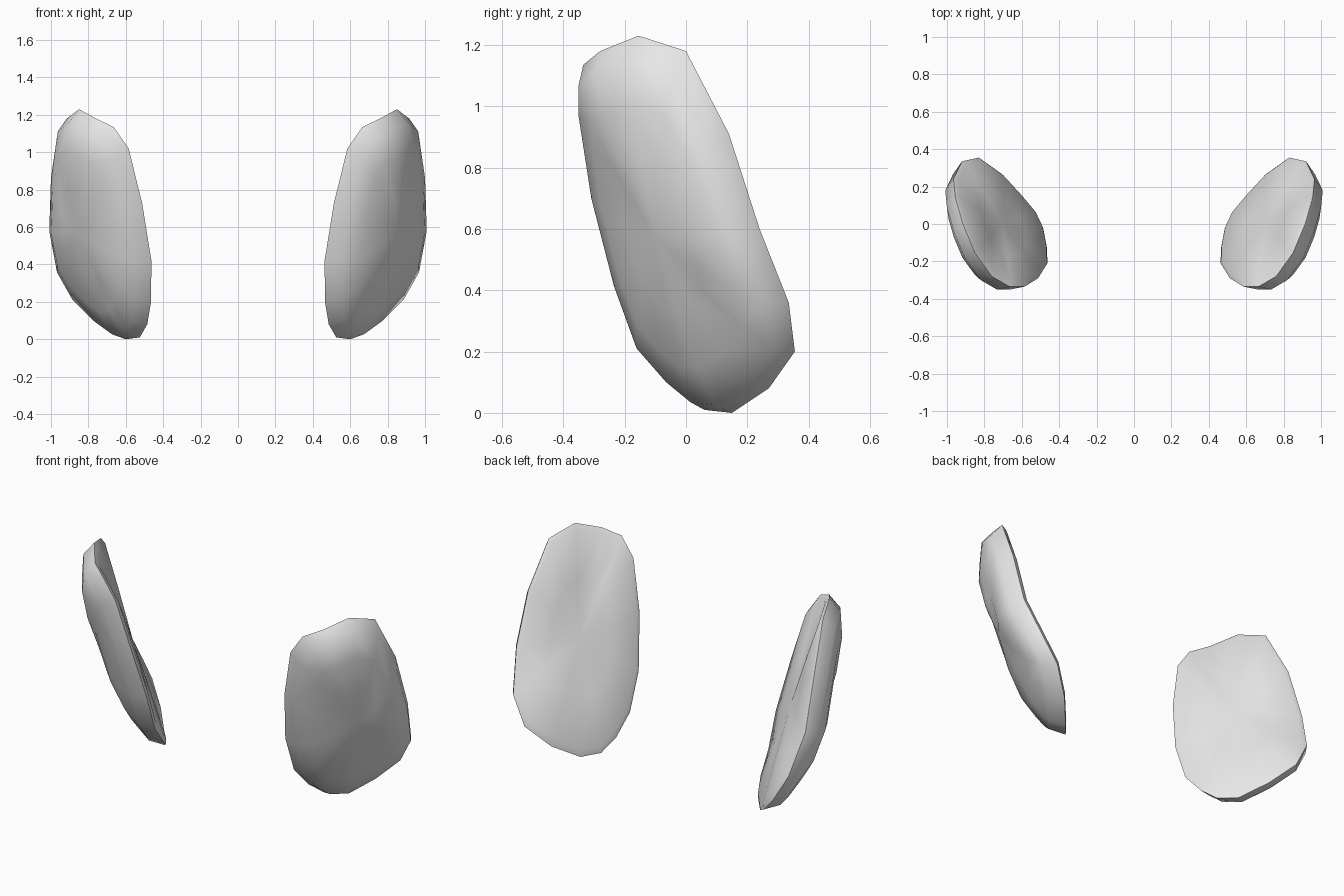
import bpy, bmesh, math
from mathutils import Vector

cube = bpy.data.objects.get("Cube")
if cube:
    bpy.data.objects.remove(cube, do_unlink=True)

# One plain grey material
grey = bpy.data.materials.new("light_grey")
grey.use_nodes = True
colour = (0.8, 0.8, 0.8, 1)
grey.diffuse_color = colour
grey.node_tree.nodes["Principled BSDF"].inputs["Base Color"].default_value = colour

# Rim outline of the left pad, running round from the top
RIM = [Vector(p) for p in (
    (.85, -.155, 1.23), (.915, 0, 1.18), (.955, .14, .91), (.965, .24, .6),
    (.92, .335, .36), (.83, .355, .2), (.71, .27, .08), (.6, .15, 0),
    (.525, .06, .01), (.485, -.025, .08), (.465, -.13, .2), (.463, -.21, .42),
    (.513, -.29, .73), (.585, -.335, 1.02), (.665, -.335, 1.135), (.76, -.28, 1.18))]
CENTRE = Vector((.715, 0, .62))
OUT = Vector((.80, -.52, -.29)).normalized()

# (scale towards the centre, height along the outward direction)
OUTER = [(.92, .08), (.7, .135), (.38, .17)]
INNER = [(.94, -.014), (.5, -.014)]


def build_pad(name, side):
    bm = bmesh.new()

    def vert(p):
        return bm.verts.new((p.x * side, p.y, p.z))

    def skin(first, layers, cap_height):
        last = first
        count = len(first)
        for scale, height in layers:
            ring = [vert(CENTRE.lerp(p, scale) + OUT * height) for p in RIM]
            for i in range(count):
                j = (i + 1) % count
                bm.faces.new((last[i], last[j], ring[j], ring[i]))
            last = ring
        tip = vert(CENTRE + OUT * cap_height)
        for i in range(count):
            bm.faces.new((last[i], last[(i + 1) % count], tip))

    rim = [vert(p) for p in RIM]
    skin(rim, OUTER, .183)   # domed outside
    skin(rim, INNER, -.01)   # nearly flat inside
    bmesh.ops.recalc_face_normals(bm, faces=bm.faces)

    mesh = bpy.data.meshes.new(name)
    bm.to_mesh(mesh)
    bm.free()
    mesh.materials.append(grey)
    pad = bpy.data.objects.new(name, mesh)
    bpy.context.collection.objects.link(pad)
    bpy.ops.object.select_all(action='DESELECT')
    pad.select_set(True)
    bpy.context.view_layer.objects.active = pad
    bpy.ops.object.shade_smooth_by_angle(angle=math.radians(55))


build_pad("left_pad", 1)
build_pad("right_pad", -1)
